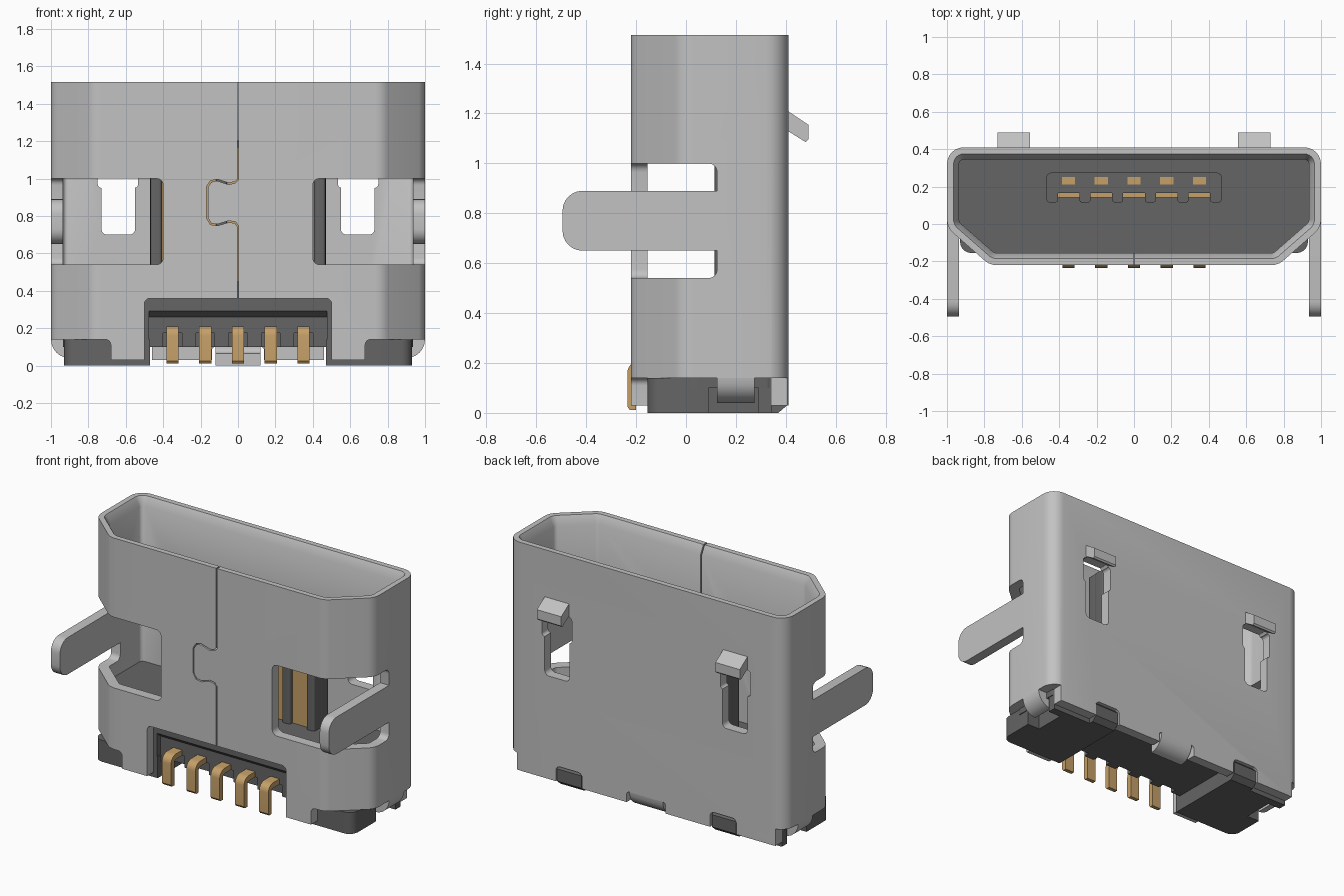
import bpy, bmesh
from math import sin, cos, radians
from mathutils import Vector

cube = bpy.data.objects.get("Cube")
if cube:
    bpy.data.objects.remove(cube, do_unlink=True)


def material(name, rgb):
    m = bpy.data.materials.new(name)
    m.use_nodes = True
    m.diffuse_color = (*rgb, 1)
    m.node_tree.nodes["Principled BSDF"].inputs["Base Color"].default_value = (*rgb, 1)
    return m


STEEL = material("light grey steel", (0.54, 0.54, 0.54))
PLASTIC = material("dark grey plastic", (0.13, 0.13, 0.13))
GOLD = material("gold contact", (0.56, 0.35, 0.14))


def finish(name, bm, mat):
    bmesh.ops.recalc_face_normals(bm, faces=bm.faces)
    me = bpy.data.meshes.new(name)
    bm.to_mesh(me)
    bm.free()
    ob = bpy.data.objects.new(name, me)
    bpy.context.collection.objects.link(ob)
    me.materials.append(mat)
    return ob


def prism(name, pts, axis, a, b, mat=STEEL, side=1, bevel=0):
    """Extrude a 2D outline along an axis from a to b, optionally mirrored in x."""
    place = {"x": lambda u, v, w: (side * w, u, v),
             "y": lambda u, v, w: (side * u, w, v),
             "z": lambda u, v, w: (side * u, v, w)}[axis]
    bm = bmesh.new()
    low = [bm.verts.new(place(u, v, a)) for u, v in pts]
    high = [bm.verts.new(place(u, v, b)) for u, v in pts]
    bm.faces.new(low)
    bm.faces.new(high)
    for i in range(len(pts)):
        j = (i + 1) % len(pts)
        bm.faces.new((low[i], low[j], high[j], high[i]))
    if bevel:
        bmesh.ops.recalc_face_normals(bm, faces=bm.faces)
        bmesh.ops.bevel(bm, geom=bm.edges[:], offset=bevel, segments=4, profile=0.5, affect="EDGES")
    return finish(name, bm, mat)


def arc(cx, cy, r, a0, a1, n=6):
    return [(cx + r * cos(radians(a0 + (a1 - a0) * i / n)),
             cy + r * sin(radians(a0 + (a1 - a0) * i / n))) for i in range(n + 1)]


def rect(u0, u1, v0, v1, r=0):
    if not r:
        return [(u0, v0), (u1, v0), (u1, v1), (u0, v1)]
    return (arc(u0 + r, v0 + r, r, 180, 270) + arc(u1 - r, v0 + r, r, 270, 360)
            + arc(u1 - r, v1 - r, r, 0, 90) + arc(u0 + r, v1 - r, r, 90, 180))


def cut(ob, cutters):
    for c in cutters:
        c.hide_render = True
        m = ob.modifiers.new("cut", "BOOLEAN")
        m.object, m.solver = c, "EXACT"
    dg = bpy.context.evaluated_depsgraph_get()
    me = bpy.data.meshes.new_from_object(ob.evaluated_get(dg))
    ob.modifiers.clear()
    ob.data = me
    for c in cutters:
        bpy.data.objects.remove(c, do_unlink=True)


def smooth(ob):
    bpy.ops.object.select_all(action="DESELECT")
    ob.select_set(True)
    bpy.context.view_layer.objects.active = ob
    bpy.ops.object.shade_smooth_by_angle(angle=radians(30))


def outline(o):
    """Shell cross-section, inset by o."""
    half = (arc(0.733, -0.12, 0.1 - o, -90, -49) + arc(0.90, 0.026, 0.1 - o, -49, 0)
            + arc(0.91, 0.32, 0.09 - o, 0, 90))
    return half + [(-x, y) for x, y in reversed(half)]


# Shell: hollow tube with a flared mouth
WALL = 0.065
bm = bmesh.new()
rings = [[bm.verts.new((x, y, z)) for x, y in outline(o)]
         for o, z in ((0, 0.03), (0, 1.515), (0.035, 1.515), (WALL, 1.46), (WALL, 0.03))]
for k in range(len(rings)):
    p, q = rings[k], rings[(k + 1) % len(rings)]
    for i in range(len(p)):
        j = (i + 1) % len(p)
        bm.faces.new((p[i], p[j], q[j], q[i]))
shell = finish("shell", bm, STEEL)

# Shell openings
cuts = [prism("cut", rect(-0.5, 0.5, -0.2, 0.36, 0.03), "y", -0.4, 0),
        prism("cut", rect(-0.14, 0.14, -0.2, 0.1, 0.02), "y", 0.3, 0.5)]
for s in (1, -1):
    cuts += [
        prism("cut", rect(0.4, 1.2, 0.54, 1.0), "y", -0.5, 0.125, side=s, bevel=0.035),
        prism("cut", rect(0.68, 1.2, -0.2, 0.14, 0.03), "y", -0.5, 0.343, side=s),
        prism("cut", rect(0.93, 1.2, -0.2, 0.14), "y", 0.2, 0.5, side=s),
        prism("cut", rect(0.46, 0.65, -0.2, 0.13, 0.03), "y", 0.3, 0.5, side=s),
        prism("cut", rect(0.55, 0.73, 0.70, 1.14, 0.03), "y", 0.3, 0.5, side=s),
        prism("cut", rect(0.535, 0.75, 0.95, 1.12, 0.02), "y", 0.3, 0.5, side=s)]

# Interlocking seam down the front
path = [Vector(p) for p in (
    (0, 1.6), (0, 0.995), (-0.015, 0.98), (-0.05, 0.972), (-0.11, 0.992), (-0.145, 0.985),
    (-0.165, 0.955), (-0.165, 0.79), (-0.145, 0.757), (-0.11, 0.752), (-0.05, 0.77),
    (-0.015, 0.765), (0, 0.745), (0, 0.3))]
left, right = [], []
for i, p in enumerate(path):
    t = (path[min(i + 1, len(path) - 1)] - path[max(i - 1, 0)]).normalized()
    n = Vector((-t.y, t.x)) * 0.004
    left.append(tuple(p + n))
    right.append(tuple(p - n))
cuts.append(prism("cut", left + right[::-1], "y", -0.4, -0.1))
cut(shell, cuts)
smooth(shell)

# Side legs, rear latches and bent lips
for s, tag in ((1, "left"), (-1, "right")):
    leg = [(0.125, 0.65), (0.125, 0.89)] + arc(-0.415, 0.81, 0.08, 90, 180) + arc(-0.415, 0.73, 0.08, 180, 270)
    smooth(prism(tag + "_mounting_leg", leg, "x", 1 - WALL, 1, side=s))
    latch = [(0.345, 1.17), (0.40, 1.215), (0.49, 1.155), (0.49, 1.095), (0.48, 1.085), (0.40, 1.135), (0.345, 1.135)]
    prism(tag + "_latch", latch, "x", 0.555, 0.73, side=s)
    lip = arc(0.9, 0.14, 0.1, 0, -90) + arc(0.9, 0.14, 0.1 - WALL, -90, 0)
    smooth(prism(tag + "_side_lip", lip, "y", 0.125, 0.275, side=s))
lip = arc(0.31, 0.1, 0.1, 0, -90) + arc(0.31, 0.1, 0.1 - WALL, -90, 0)
smooth(prism("rear_lip", lip, "x", -0.12, 0.12))

# Plastic housing with a recessed front and a slot for each pin
PINS = [i * 0.175 for i in range(-2, 3)]
body = prism("housing_body", outline(WALL), "z", 0.1, 0.45, PLASTIC)
recess = [(-0.3, 0.0), (-0.12, 0.0), (-0.12, 0.26), (-0.16, 0.295), (-0.3, 0.295)]
cut(body, [prism("cut", recess, "x", -0.475, 0.475, PLASTIC)]
    + [prism("cut", rect(x - 0.05, x + 0.05, 0, 0.175), "y", -0.3, -0.08, PLASTIC) for x in PINS])
smooth(body)

# Feet with a side notch and a prong through the rear wall
for s, tag in ((1, "left"), (-1, "right")):
    foot = ([(0.47, -0.155)] + arc(0.87, -0.095, 0.06, -90, 0) + [(0.93, 0.09), (0.84, 0.09),
            (0.84, 0.29), (0.93, 0.29), (0.93, 0.343), (0.47, 0.343)])
    smooth(prism(tag + "_foot", foot, "z", 0, 0.139, PLASTIC, side=s))
    prong = [(0.3, 0), (0.37, 0), (0.405, 0.03), (0.405, 0.11), (0.385, 0.13), (0.3, 0.13)]
    prism(tag + "_foot_prong", prong, "x", 0.47, 0.645, PLASTIC, side=s)

# Tongue with ribs between the contacts
TIP = 1.2
smooth(prism("tongue", rect(-0.47, 0.47, 0.165, 0.275, 0.03), "z", 0.44, TIP, PLASTIC))
for i in range(6):
    x = (i - 2.5) * 0.175
    smooth(prism("tongue_rib", rect(x - 0.03, x + 0.03, 0.115, 0.2, 0.015), "z", 0.44, TIP, PLASTIC))

# Contacts: strip on the tongue, tip on its end, bent tail at the front
tail = ([(-0.06, 0.21)] + arc(-0.185, 0.16, 0.05, 90, 180) + [(-0.235, 0.025), (-0.225, 0.012), (-0.2, 0.012)]
        + arc(-0.185, 0.16, 0.015, 180, 90) + [(-0.06, 0.175)])
for x in PINS:
    prism("contact_strip", rect(x - 0.058, x + 0.058, 0.142, 0.17), "z", 0.44, TIP - 0.03, GOLD)
    prism("contact_tip", rect(x - 0.035, x + 0.035, 0.21, 0.25), "z", TIP - 0.02, TIP + 0.004, GOLD)
    smooth(prism("contact_tail", tail, "x", x - 0.0325, x + 0.0325, GOLD))
